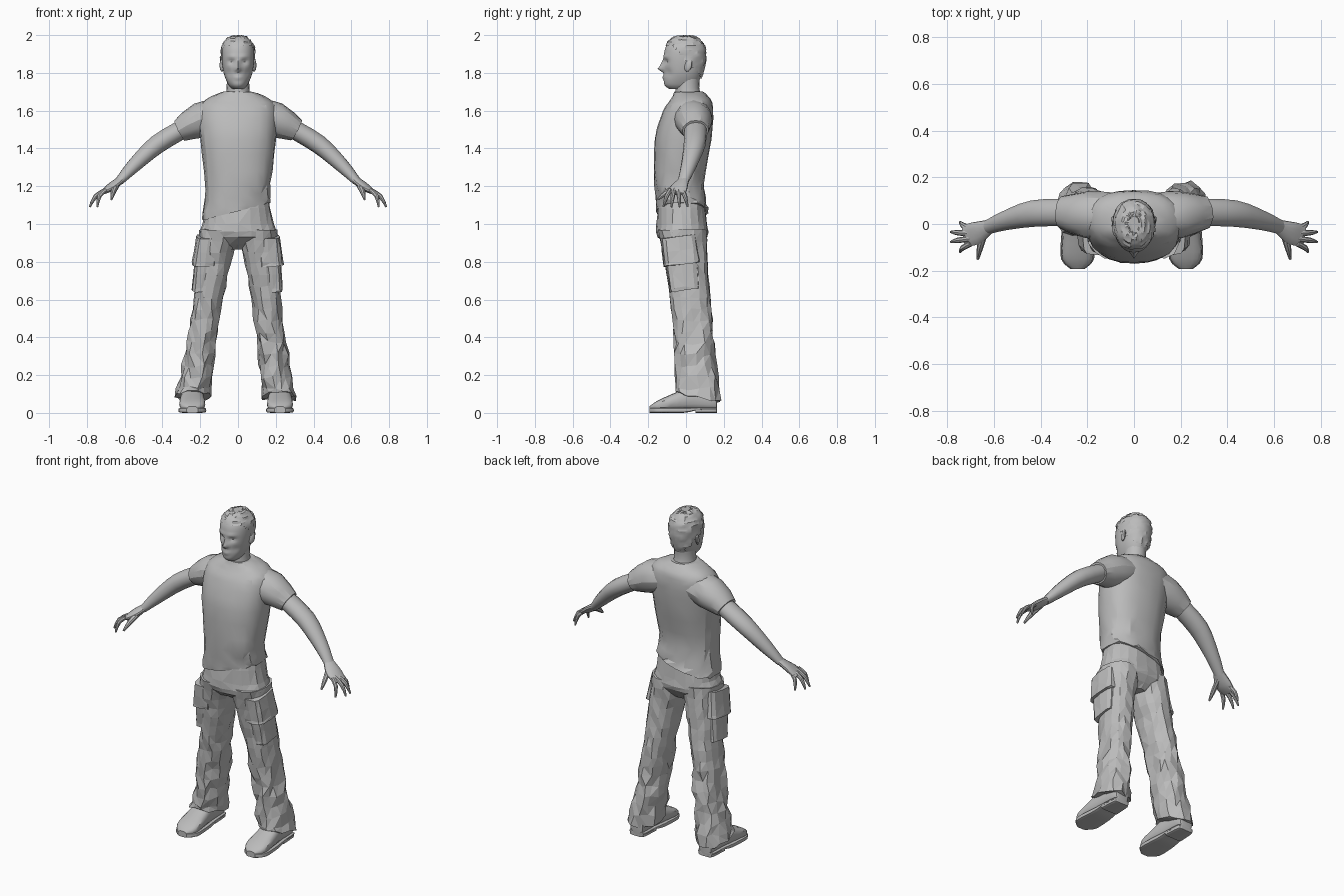
import bpy, bmesh, math, random
from mathutils import Vector

if "Cube" in bpy.data.objects:
    bpy.data.objects.remove(bpy.data.objects["Cube"])
random.seed(4)

shade = (.5, .5, .5, 1)
grey = bpy.data.materials.new("plain grey")
grey.use_nodes = True
grey.diffuse_color = shade
grey.node_tree.nodes["Principled BSDF"].inputs["Base Color"].default_value = shade


def finish(name, bm, smooth_angle):
    bmesh.ops.recalc_face_normals(bm, faces=bm.faces)
    mesh = bpy.data.meshes.new(name)
    bm.to_mesh(mesh)
    bm.free()
    mesh.materials.append(grey)
    part = bpy.data.objects.new(name, mesh)
    bpy.context.collection.objects.link(part)
    if smooth_angle:
        bpy.ops.object.select_all(action='DESELECT')
        part.select_set(True)
        bpy.context.view_layer.objects.active = part
        bpy.ops.object.shade_smooth_by_angle(angle=math.radians(smooth_angle))


def skin(rings):
    """Join closed rings of points into a capped shell."""
    bm = bmesh.new()
    loops = [[bm.verts.new(point) for point in ring] for ring in rings]
    count = len(loops[0])
    for lower, upper in zip(loops, loops[1:]):
        for i in range(count):
            j = (i + 1) % count
            bm.faces.new((lower[i], lower[j], upper[j], upper[i]))
    bm.faces.new(loops[0])
    bm.faces.new(loops[-1])
    return bm


def oval(centre, across, along, sides, power=1):
    """A rounded section; a lower power makes it boxier."""
    points = []
    for i in range(sides):
        angle = math.tau * i / sides
        c, s = math.cos(angle), math.sin(angle)
        points.append(Vector(centre) + across * math.copysign(abs(c) ** power, c)
                      + along * math.copysign(abs(s) ** power, s))
    return points


def refine(rows, steps):
    """Smooth curve through a list of section rows."""
    out = []
    last = len(rows) - 1
    for i in range(last):
        near = [rows[max(0, min(last, i + k))] for k in (-1, 0, 1, 2)]
        for step in range(steps):
            t = step / steps
            out.append([b + t / 2 * (c - a + t * (2 * a - 5 * b + 4 * c - d + t * (3 * (b - c) + d - a)))
                        for a, b, c, d in zip(*near)])
    return out + [rows[last]]


def stack(rows, sides, power=1, steps=1):
    """Level sections: height, centre x, half width, front y, back y."""
    return skin([oval((x, (front + back) / 2, z), Vector((width, 0, 0)),
                      Vector((0, (back - front) / 2, 0)), sides, power)
                 for z, x, width, front, back in refine(rows, steps)])


def limb(rows, sides, side, steps=2):
    """Sections square to a path: x, y, z, upward radius, sideways radius."""
    rows = refine(rows, steps)
    path = [Vector((side * x, y, z)) for x, y, z, up, wide in rows]
    rings = []
    for i, (x, y, z, up, wide) in enumerate(rows):
        ahead = (path[min(i + 1, len(path) - 1)] - path[max(i - 1, 0)]).normalized()
        sideways = ahead.cross(Vector((0, 0, 1))).normalized()
        rings.append(oval(path[i], sideways.cross(ahead) * up, sideways * wide, sides))
    return skin(rings)


def crease(bm, amount):
    """Cloth folds: small random shifts and triangle facets."""
    for vert in bm.verts:
        size = amount(vert.co)
        vert.co += Vector([random.uniform(-size, size) for axis in "xyz"])
    bmesh.ops.triangulate(bm, faces=bm.faces)


# Shirt body with a slanted hem
shirt = stack([(1.07, -.01, .185, -.155, .12), (1.2, 0, .175, -.165, .095), (1.45, 0, .2, -.165, .135),
               (1.6, 0, .205, -.12, .145), (1.66, 0, .17, -.08, .13), (1.7, 0, .08, -.06, .09)], 24, .85, 3)
for vert in shirt.verts:
    vert.co.z += vert.co.x * max(0, 1.25 - vert.co.z) * 1.4
crease(shirt, lambda point: .006 if point.z < 1.25 else .002)
finish("shirt_body", shirt, 20)

# Neck
finish("neck", stack([(1.66, 0, .07, -.06, .09), (1.72, 0, .06, -.055, .07), (1.82, 0, .06, -.05, .08)],
                     20, steps=3), 40)

# Head, its face shaped by soft bumps: x, height, half width, half height, push back
head_rows = [(1.715, 0, .03, -.09, .03), (1.74, 0, .052, -.115, .06), (1.8, 0, .076, -.116, .086),
             (1.88, 0, .086, -.118, .1), (1.94, 0, .08, -.106, .095), (1.98, 0, .05, -.07, .06),
             (1.99, 0, .02, -.03, .03)]
features = {"eye socket": (.035, 1.86, .018, .013, .015), "brow": (.03, 1.885, .025, .01, -.006),
            "nose tip": (0, 1.82, .015, .014, -.03), "nose bridge": (0, 1.845, .01, .02, -.016),
            "upper lip": (0, 1.783, .025, .006, -.008), "lower lip": (0, 1.769, .02, .006, -.008),
            "cheek": (.05, 1.8, .015, .02, .008)}
head = stack(head_rows, 48, .93, 7)
for vert in head.verts:
    x, y, z = vert.co
    if y < -.05:
        for fx, fz, wide, tall, push in features.values():
            vert.co.y += push * math.exp(-((abs(x) - fx) / wide) ** 2 - ((z - fz) / tall) ** 2)
finish("head", head, 40)

# Short tousled hair trimmed along a hairline
hair = stack(head_rows, 32, .93, 5)
bare = []
for vert in hair.verts:
    if vert.co.z < 1.85 - max(-.09, min(.08, vert.co.y * 1.1)):
        bare.append(vert)
    else:
        vert.co += (vert.co - Vector((0, 0, 1.88))).normalized() * random.uniform(.002, .011)
bmesh.ops.delete(hair, geom=bare, context='VERTS')
finish("hair", hair, 25)

# Hips of the trousers
hips = stack([(1.16, 0, .16, -.14, .095), (1, 0, .188, -.155, .115), (.93, 0, .2, -.15, .115),
              (.865, 0, .06, -.06, .06)], 20, .85, 2)
crease(hips, lambda point: .004)
finish("trouser_hips", hips, 0)


def build_side(word, side, stance):
    # Sleeve and arm
    sleeve = limb([(.1, .035, 1.575, .085, .1), (.2, .04, 1.55, .095, .1), (.31, .05, 1.495, .06, .07)], 16, side)
    crease(sleeve, lambda point: .002)
    finish(word + "_sleeve", sleeve, 25)
    finish(word + "_arm", limb([(.28, .05, 1.51, .05, .06), (.43, .045, 1.42, .05, .058),
                                (.55, .015, 1.31, .038, .042), (.63, -.015, 1.225, .022, .03)], 14, side, 3), 30)

    # Hand: palm, thumb and four fingers fanned by rule
    finish(word + "_palm", limb([(.62, -.01, 1.235, .02, .03), (.68, -.04, 1.19, .02, .05),
                                 (.73, -.05, 1.16, .008, .045)], 14, side, 3), 30)
    finish(word + "_thumb", limb([(.64, -.03, 1.21, .016, .016), (.66, -.1, 1.17, .015, .014),
                                  (.67, -.15, 1.13, .006, .006)], 8, side), 30)
    for i, name in enumerate(("index", "middle", "ring", "little")):
        knuckle = Vector((.7, -.085 + .022 * i, 1.18))
        tip = Vector((.79 - .02 * (i - 1.5) ** 2, -.12 + .043 * i, 1.09))
        middle = (knuckle + tip) / 2 + Vector((.012, 0, .012))
        finish(f"{word}_{name}_finger", limb([(*point, size, size) for point, size in
                                              ((knuckle, .012), (middle, .012), (tip, .005))], 8, side), 30)

    # Ear
    ear = bmesh.new()
    bmesh.ops.create_uvsphere(ear, u_segments=12, v_segments=8, radius=1)
    for vert in ear.verts:
        x, y, z = vert.co
        vert.co = (side * (.085 + .011 * x + .006 * y), .012 + .02 * y + .006 * z, 1.84 + .034 * z)
    finish(word + "_ear", ear, 40)

    # Trouser leg: spreads outward, narrows at the knee, swings back to the hem
    def leg_section(z):
        t = (.97 - z) / .9
        return (z, side * (.1 + (.12 + stance) * t), .075 + .1 * (t - .55) ** 2,
                -.15 + .1 * t * (2 - t), .11 + .07 * t ** 1.5)

    leg = stack([leg_section(.97 - .06 * i) for i in range(16)], 14, .85)
    for vert in leg.verts:
        if vert.co.z < .1:
            vert.co.z += .03 - .22 * vert.co.y
    crease(leg, lambda point: .005 if point.z > .5 else .011)
    finish(word + "_trouser_leg", leg, 0)

    # Cargo pocket and flap wrapped on the outer thigh
    for name, low, high, flare in (("pocket", .65, .84, 0), ("pocket_flap", .79, .94, .015)):
        rows = []
        for t in (0, .1, .5, 1):
            z, x, width, front, back = leg_section(low + (high - low) * t)
            puff = flare * (1 - t)
            rows.append((z, x + side * .05, width - .035 + puff, front + .01 - puff, back - .055 + puff))
        pocket = stack(rows, 12, .5)
        for vert in pocket.verts:
            vert.co.z += vert.co.y / 8
        crease(pocket, lambda point: .003)
        finish(f"{word}_{name}", pocket, 0)

    # Shoe: upper, sole and heel share one outline of y, half width, top
    foot_x = side * (.222 + stance)
    outline = refine([(-.193, .025, .035), (-.15, .066, .065), (-.05, .065, .11),
                      (.05, .055, .15), (.15, .048, .12), (.165, .03, .1)], 3)

    def shoe_part(name, rows, power):
        finish(f"{word}_{name}", skin([oval((foot_x, y, (low + high) / 2), Vector((width, 0, 0)),
                                            Vector((0, 0, (high - low) / 2)), 16, power)
                                       for y, width, low, high in rows]), 35)

    shoe_part("shoe_upper", [(y, width, .012, top) for y, width, top in outline], .75)
    shoe_part("sole", [(y, width + .005, max(0, min(.015, y / 4)), .028) for y, width, top in outline], .4)
    shoe_part("heel", [(y, width + .003, 0, .028) for y, width, top in outline if y > .04], .4)


# The right foot stands a little wider
build_side("left", 1, 0)
build_side("right", -1, .02)
